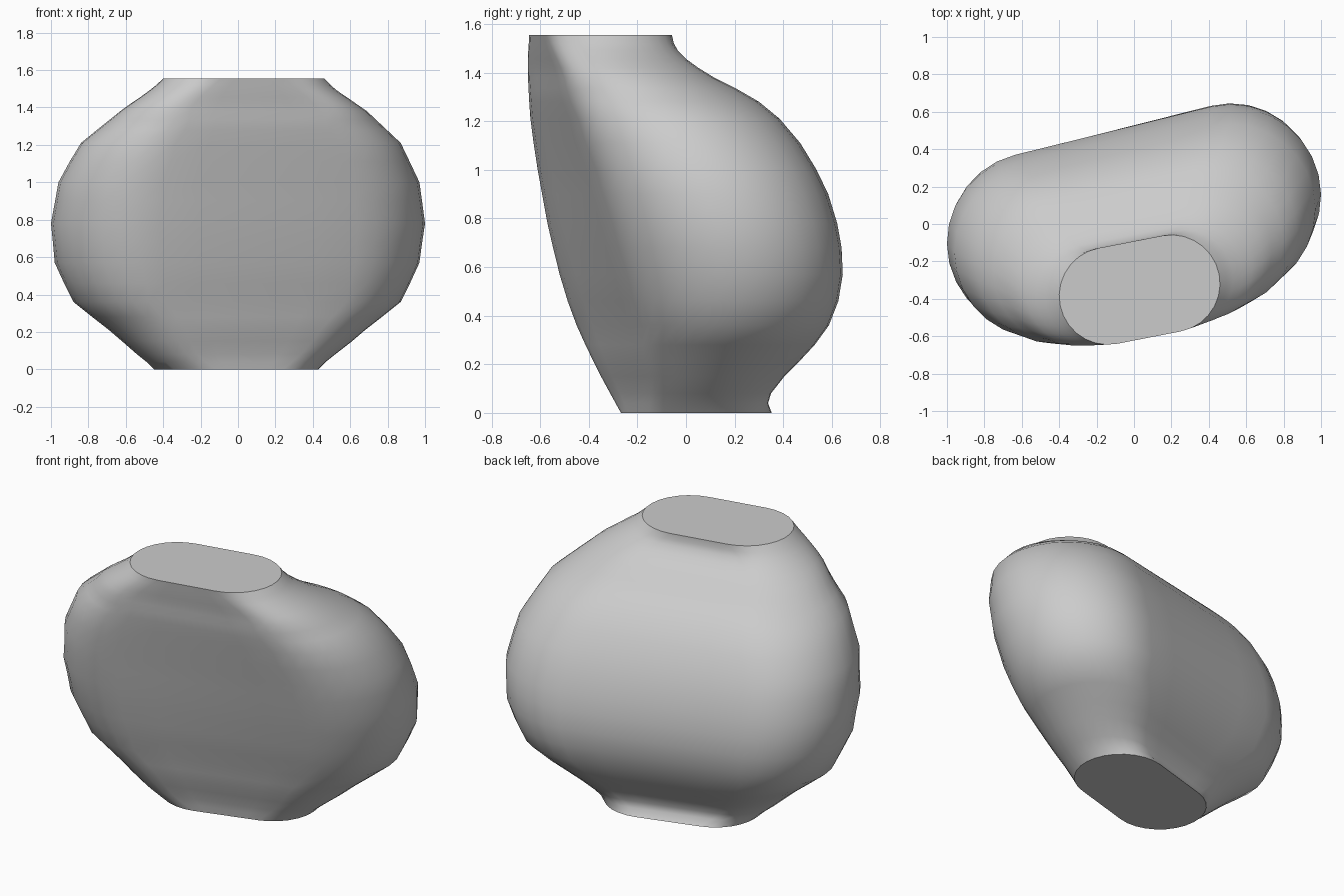
import bpy
import bmesh
from math import sin, cos, pi, radians

cube = bpy.data.objects.get("Cube")
if cube:
    bpy.data.objects.remove(cube, do_unlink=True)

# One plain stone grey for the whole body
grey = bpy.data.materials.new("stone grey")
grey.use_nodes = True
colour = (0.6, 0.6, 0.6, 1.0)
grey.diffuse_color = colour
grey.node_tree.nodes["Principled BSDF"].inputs["Base Color"].default_value = colour

# Outline of the body: height, right, left, front and back limits
LEVELS = [
    (0.0, -.45, .43, -.268, .353),
    (.04, -.49, .47, -.29, .338),
    (.08, -.54, .52, -.312, .35),
    (.15, -.62, .61, -.35, .405),
    (.21, -.69, .68, -.38, .465),
    (.28, -.78, .77, -.414, .53),
    (.36, -.88, .87, -.45, .588),
    (.46, -.93, .92, -.487, .627),
    (.57, -.98, .97, -.52, .645),
    (.68, -.99, .985, -.547, .64),
    (.78, -1, 1, -.57, .622),
    (.9, -.978, .984, -.592, .585),
    (1, -.96, .97, -.61, .537),
    (1.11, -.9, .918, -.627, .47),
    (1.21, -.84, .87, -.64, .385),
    (1.28, -.754, .796, -.645, .3),
    (1.335, -.685, .737, -.648, .205),
    (1.38, -.63, .69, -.65, .115),
    (1.42, -.575, .632, -.65, .05),
    (1.455, -.523, .582, -.65, .002),
    (1.49, -.475, .53, -.649, -.033),
    (1.52, -.437, .495, -.647, -.05),
    (1.555, -.4, .46, -.645, -.058),
]
HEIGHT = LEVELS[-1][0]
END_STEPS = 14      # faces around each rounded end
SIDE_STEPS = 5      # faces along each straight side


def slot_ring(bm, z, right, left, front, back):
    """Turned slot shape that just touches the four limits."""
    turn = radians(16 - 5 * z / HEIGHT)
    half_x, half_y = (left - right) / 2, (back - front) / 2
    reach = (half_x - half_y) / (cos(turn) - sin(turn))
    radius = half_x - reach * cos(turn)
    centre_x, centre_y = (left + right) / 2, (front + back) / 2
    points = []
    for side in (1, -1):
        for i in range(END_STEPS + 1):
            a = -pi / 2 + pi * i / END_STEPS
            points.append((side * (reach + radius * cos(a)), side * radius * sin(a)))
        for i in range(1, SIDE_STEPS):
            points.append((side * reach * (1 - 2 * i / SIDE_STEPS), side * radius))
    return [bm.verts.new((centre_x + u * cos(turn) - v * sin(turn),
                          centre_y + u * sin(turn) + v * cos(turn), z))
            for u, v in points]


# Leaning vessel body, lofted through the rings with flat ends
bm = bmesh.new()
rings = [slot_ring(bm, *level) for level in LEVELS]
for low, high in zip(rings, rings[1:]):
    for i in range(len(low)):
        j = (i + 1) % len(low)
        bm.faces.new((low[i], low[j], high[j], high[i]))
bm.faces.new(rings[0][::-1])
bm.faces.new(rings[-1])
bmesh.ops.recalc_face_normals(bm, faces=bm.faces)

mesh = bpy.data.meshes.new("vessel_body")
bm.to_mesh(mesh)
bm.free()
mesh.materials.append(grey)
body = bpy.data.objects.new("vessel_body", mesh)
bpy.context.collection.objects.link(body)

# Smooth shading with crisp rims
bpy.ops.object.select_all(action='DESELECT')
body.select_set(True)
bpy.context.view_layer.objects.active = body
bpy.ops.object.shade_smooth_by_angle(angle=radians(40))
